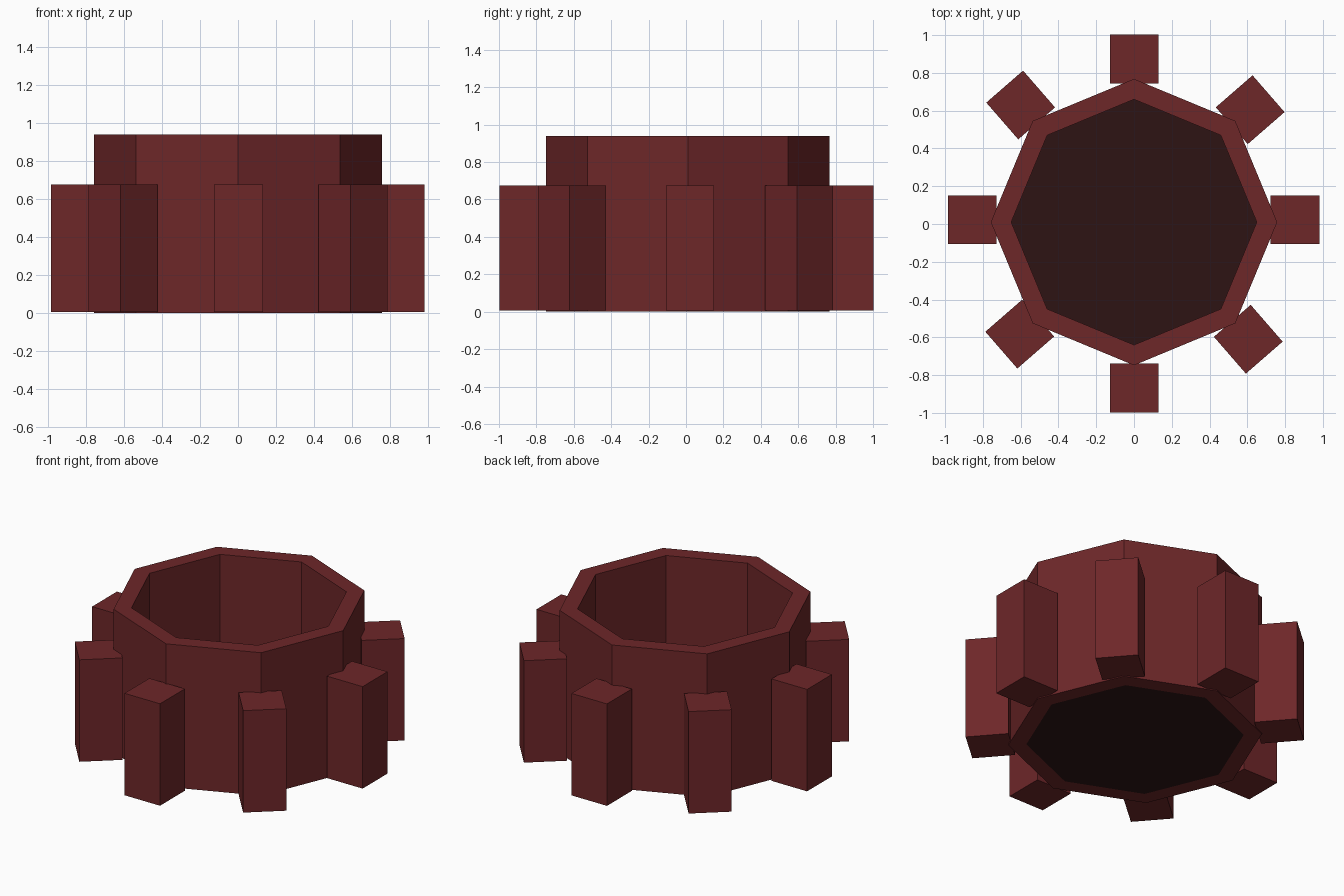
import bpy, bmesh
from math import radians, pi, cos, sin

if "Cube" in bpy.data.objects:
    bpy.data.objects.remove(bpy.data.objects["Cube"])


def material(name, color):
    m = bpy.data.materials.new(name)
    m.diffuse_color = (*color, 1)
    m.use_nodes = True
    m.node_tree.nodes["Principled BSDF"].inputs["Base Color"].default_value = m.diffuse_color
    return m


RED = material("dark_red", (0.155, 0.020, 0.022))
DARK = material("dark_interior", (0.027, 0.007, 0.007))


def finish(name, bm, mat):
    bmesh.ops.recalc_face_normals(bm, faces=bm.faces)
    mesh = bpy.data.meshes.new(name)
    bm.to_mesh(mesh)
    bm.free()
    mesh.materials.append(mat)
    obj = bpy.data.objects.new(name, mesh)
    bpy.context.collection.objects.link(obj)
    return obj


SIDES, CENTRE_Y = 8, 0.01
OUTER, INNER, HEIGHT = 0.758, 0.65, 0.94


def octagon(bm, r, z):
    return [bm.verts.new((r * cos(2 * pi * i / SIDES),
                          r * sin(2 * pi * i / SIDES) + CENTRE_Y, z))
            for i in range(SIDES)]


# Octagonal wall: four loops bridged into a closed ring
bm = bmesh.new()
loops = [octagon(bm, r, z) for r, z in
         ((OUTER, 0), (OUTER, HEIGHT), (INNER, HEIGHT), (INNER, 0))]
for a, b in zip(loops, loops[1:] + loops[:1]):
    for i in range(SIDES):
        j = (i + 1) % SIDES
        bm.faces.new((a[i], a[j], b[j], b[i]))
finish("tower_wall", bm, RED)

# Dark floor closing the bottom of the ring
bm = bmesh.new()
bm.faces.new(octagon(bm, INNER, 0.0))
finish("floor", bm, DARK)

# Eight buttress blocks around the wall: x, y, turn in degrees
BLOCKS = [(0.852, 0.022, 0), (0.615, 0.605, 41), (0.002, 0.873, 0),
          (-0.60, 0.63, 41), (-0.857, 0.022, 0), (-0.605, -0.583, 41),
          (0.002, -0.868, 0), (0.605, -0.61, 41)]
for n, (x, y, turn) in enumerate(BLOCKS, 1):
    bm = bmesh.new()
    bmesh.ops.create_cube(bm, size=1)
    bmesh.ops.scale(bm, vec=(0.258, 0.258, 0.67), verts=bm.verts)
    block = finish(f"buttress_{n}", bm, RED)
    block.location = (x, y, 0.341)
    block.rotation_euler.z = radians(turn)
